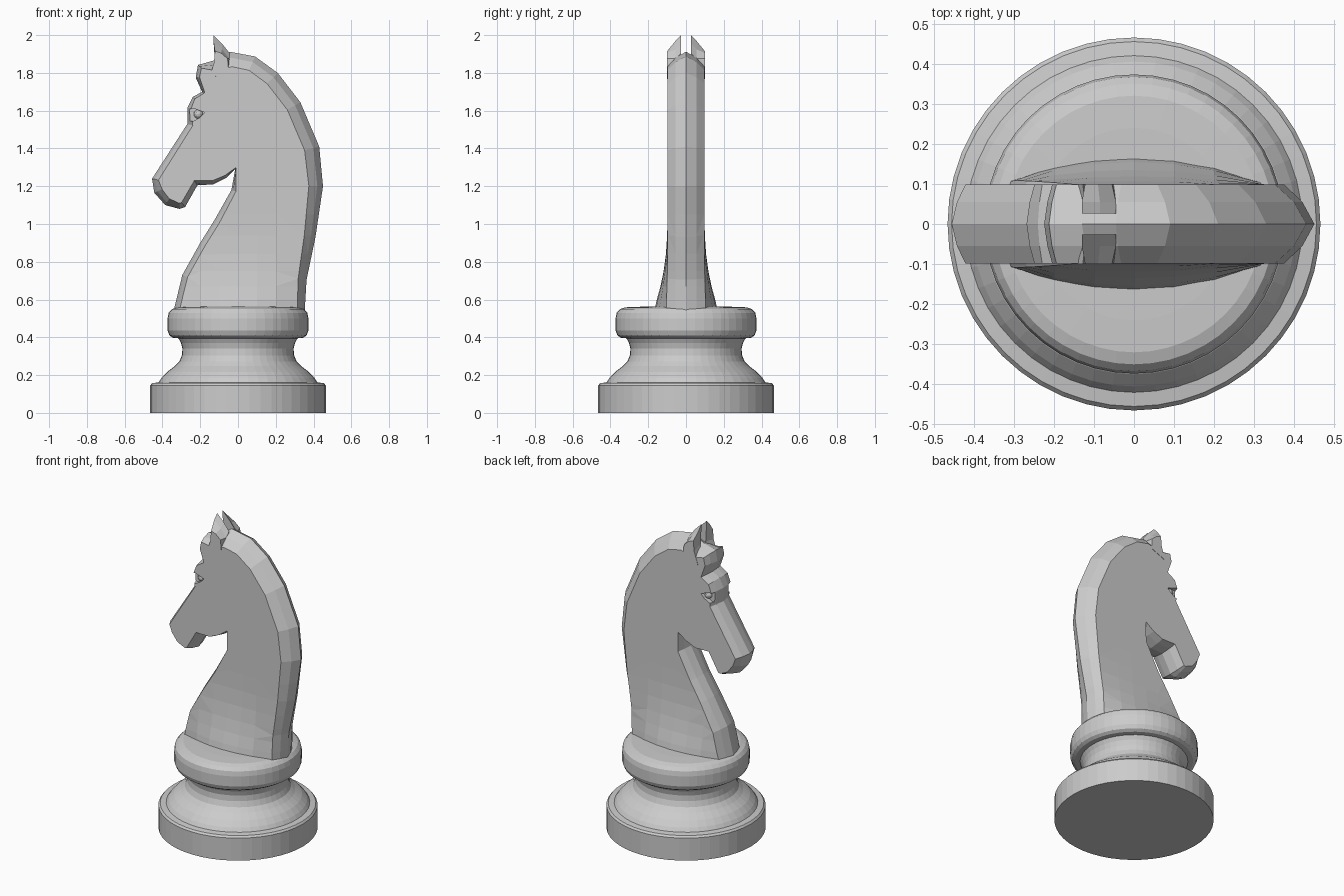
import bpy, bmesh, math
from mathutils import Vector

if "Cube" in bpy.data.objects:
    bpy.data.objects.remove(bpy.data.objects["Cube"])


def make_object(name, bm):
    bmesh.ops.recalc_face_normals(bm, faces=bm.faces[:])
    mesh = bpy.data.meshes.new(name)
    bm.to_mesh(mesh)
    bm.free()
    ob = bpy.data.objects.new(name, mesh)
    bpy.context.collection.objects.link(ob)
    return ob


def loft(bm, rings):
    """Join equal-length rings of (x, y, z) with quads and cap both ends."""
    vs = [[bm.verts.new(p) for p in r] for r in rings]
    n = len(vs[0])
    for a, b in zip(vs, vs[1:]):
        for i in range(n):
            j = (i + 1) % n
            bm.faces.new((a[i], a[j], b[j], b[i]))
    bm.faces.new(vs[0])
    bm.faces.new(vs[-1])


# turned base
profile = [(.465, 0), (.465, .145), (.455, .157), (.42, .162), (.405, .185),
           (.375, .217), (.335, .247), (.31, .272), (.297, .305), (.294, .34),
           (.302, .37), (.315, .395), (.345, .398), (.363, .41), (.373, .435),
           (.373, .50), (.367, .53), (.35, .549), (.32, .559), (.24, .562)]
SEG = 48
bm = bmesh.new()
loft(bm, [[(r * math.cos(2 * math.pi * i / SEG), r * math.sin(2 * math.pi * i / SEG), z)
           for i in range(SEG)] for r, z in profile])
make_object("turned_base", bm)

# head and neck: side outline (x, z, edge bevel inset)
outline = [(.353, .535, .04), (.363, .705, .045), (.41, .93, .06), (.45, 1.2, .075),
           (.43, 1.41, .08), (.33, 1.645, .08), (.21, 1.80, .08), (.09, 1.887, .08),
           (-.045, 1.912, .08), (-.13, 1.865, .06), (-.212, 1.842, .025),
           (-.224, 1.775, .02), (-.19, 1.70, .015), (-.24, 1.672, .015),
           (-.268, 1.615, .02), (-.268, 1.53, .03), (-.455, 1.24, .035),
           (-.443, 1.165, .045), (-.385, 1.10, .04), (-.31, 1.08, .03),
           (-.28, 1.09, .03), (-.215, 1.205, .03), (-.13, 1.21, .02),
           (-.06, 1.245, .015), (-.015, 1.29, .01), (-.035, 1.18, .025),
           (-.125, 1.02, .03), (-.20, .90, .03), (-.295, .73, .03), (-.342, .535, .03)]


def inset_ring(k, y):
    n, ring = len(outline), []
    for i, (x, z, d) in enumerate(outline):
        p = Vector((x, z))
        a = (p - Vector(outline[i - 1][:2])).normalized()
        b = (Vector(outline[(i + 1) % n][:2]) - p).normalized()
        nrm = Vector((-a.y - b.y, a.x + b.x)).normalized()
        q = p + nrm * d * k
        if i == 0:
            q = p + Vector((-d * k, 0))
        if i == n - 1:
            q = p + Vector((d * k, 0))
        ring.append((q.x, y, q.y))
    return ring


bm = bmesh.new()
loft(bm, [inset_ring(1, -.098), inset_ring(.4, -.055), inset_ring(0, 0),
          inset_ring(.4, .055), inset_ring(1, .098)])


# cut the lower neck into a grid, then flare it sideways
def slice_low(co, no):
    faces = [f for f in bm.faces if all(v.co.z < 1.051 for v in f.verts)] if no[0] else bm.faces[:]
    edges = list({e for f in faces for e in f.edges})
    verts = list({v for f in faces for v in f.verts})
    bmesh.ops.bisect_plane(bm, geom=verts + edges + faces, plane_co=co, plane_no=no)


for z in (1.05, .94, .84, .75, .67, .60):
    slice_low((0, 0, z), (0, 0, 1))
for x in (-.2, -.1, 0, .1, .2):
    slice_low((x, 0, 0), (1, 0, 0))
for v in bm.verts:
    if abs(v.co.y) > .09 and v.co.z < 1.05:
        t = min(1, (1.05 - v.co.z) / .49)
        v.co.y += math.copysign(.07 * t ** 2.5 * max(0, 1 - (v.co.x / .33) ** 2), v.co.y)
bmesh.ops.triangulate(bm, faces=[f for f in bm.faces if len(f.verts) > 4])
head = make_object("head_and_neck", bm)

# eye sockets carved under the brow
socket = [(-.30, 1.60), (-.235, 1.612), (-.175, 1.59), (-.20, 1.565), (-.235, 1.545), (-.30, 1.55)]
bm = bmesh.new()
for s in (-1, 1):
    loft(bm, [[(x, s * y, z) for x, z in socket] for y in (.068, .2)])
cutter = make_object("eye_socket_cutter", bm)
cutter.hide_render = True
cutter.hide_viewport = True
mod = head.modifiers.new("sockets", 'BOOLEAN')
mod.operation = 'DIFFERENCE'
mod.solver = 'EXACT'
mod.object = cutter

# eyes and ears, mirrored left and right
ear_in = [(-.13, 2.0), (-.085, 1.955), (-.045, 1.905), (-.047, 1.81), (-.15, 1.77), (-.122, 1.86)]
ear_out = [(-.122, 1.915), (-.09, 1.905), (-.055, 1.875), (-.05, 1.81), (-.155, 1.767), (-.128, 1.85)]
for s, side in ((-1, "front"), (1, "back")):
    bm = bmesh.new()
    loft(bm, [[(x, s * .026, z) for x, z in ear_in],
              [(x, s * .055, z - .03 * (z > 1.9)) for x, z in ear_in],
              [(x, s * .1, z) for x, z in ear_out]])
    make_object("ear_" + side, bm)
    bm = bmesh.new()
    bmesh.ops.create_uvsphere(bm, u_segments=12, v_segments=8, radius=.024)
    bmesh.ops.translate(bm, verts=bm.verts[:], vec=(-.21, s * .068, 1.582))
    make_object("eye_" + side, bm)
